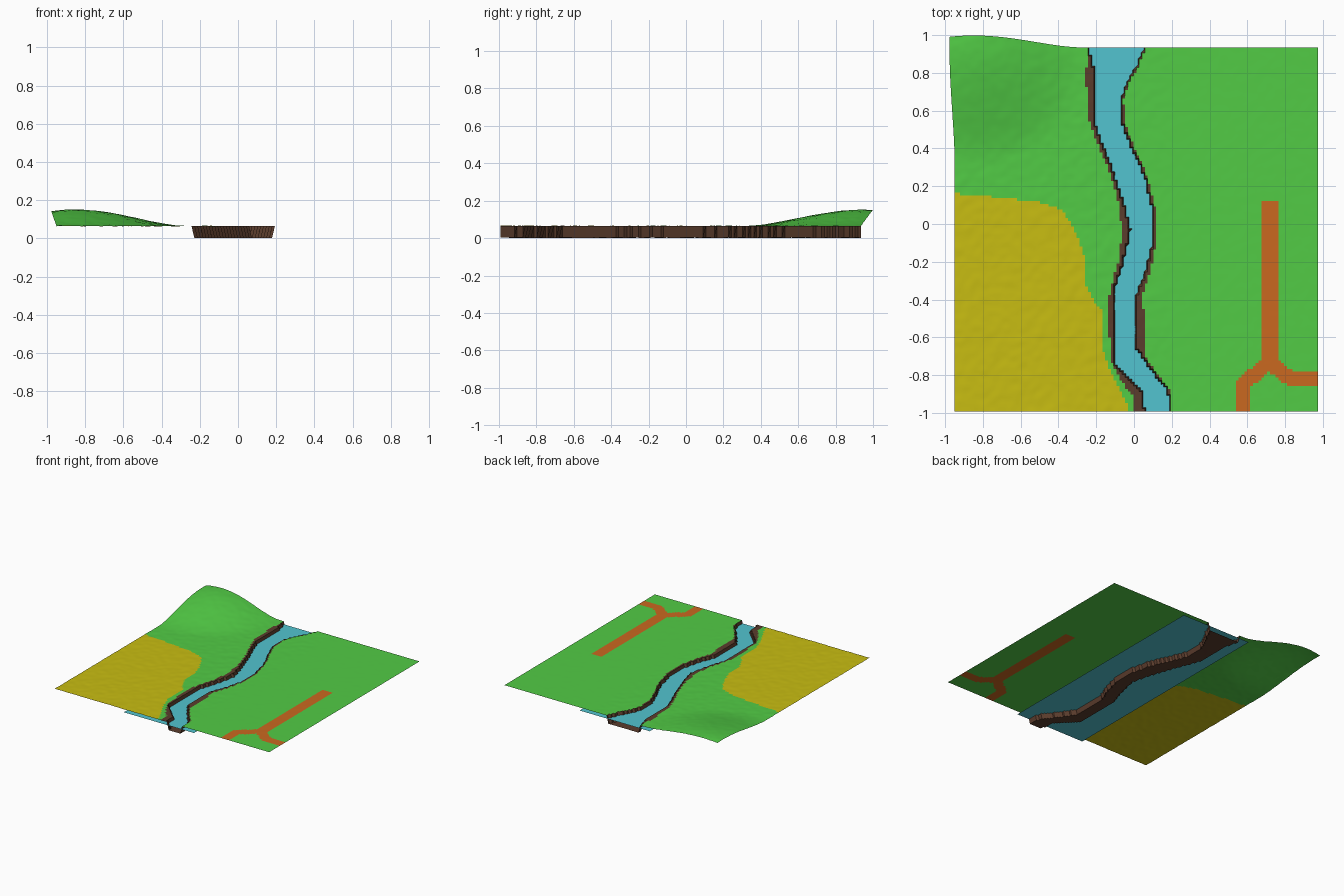
import bpy, bmesh, math
from mathutils import Vector, noise

if "Cube" in bpy.data.objects:
    bpy.data.objects.remove(bpy.data.objects["Cube"])

X0, X1, Y0, Y1 = -0.95, 0.975, -0.993, 0.935
N = 128
TOP, BED, WATER = 0.065, 0.002, 0.04
GRASS, FIELD, PATH, EARTH = range(4)


def material(name, rgb):
    m = bpy.data.materials.new(name)
    m.diffuse_color = (*rgb, 1)
    m.use_nodes = True
    m.node_tree.nodes["Principled BSDF"].inputs["Base Color"].default_value = m.diffuse_color
    return m


def lerp_table(table, y):
    """Piecewise linear lookup, table sorted by falling y."""
    if y >= table[0][0]:
        return table[0][1]
    for (ya, a), (yb, b) in zip(table, table[1:]):
        if y >= yb:
            return b + (a - b) * (y - yb) / (ya - yb)
    return table[-1][1]


# River edges and field border as (y, x)
LEFT = [(0.94, -0.24), (0.82, -0.215), (0.58, -0.215), (0.48, -0.19), (0.32, -0.125),
        (0.13, -0.06), (-0.03, -0.02), (-0.21, -0.06), (-0.34, -0.105), (-0.73, -0.105),
        (-0.85, 0.005), (-0.9, 0.05), (-1, 0.055)]
RIGHT = [(0.94, 0.06), (0.85, 0.02), (0.74, -0.04), (0.66, -0.07), (0.53, -0.065),
         (0.42, -0.02), (0.24, 0.06), (0.08, 0.095), (-0.11, 0.095), (-0.24, 0.065),
         (-0.4, 0.005), (-0.65, 0.005), (-0.8, 0.11), (-0.88, 0.18), (-1, 0.19)]
FIELD_EDGE = [(0.16, -0.93), (0.14, -0.71), (0.115, -0.5), (0.08, -0.39), (0.015, -0.34),
              (-0.08, -0.295), (-0.185, -0.26), (-0.32, -0.255), (-0.42, -0.205),
              (-0.46, -0.165), (-0.66, -0.165), (-0.78, -0.125), (-0.9, -0.065), (-1, -0.02)]
# Bare earth width along each bank
BANK_L = [(0.94, 0.01), (0.84, 0.015), (0.82, 0.04), (0.6, 0.03), (0.2, 0.02), (0.0, 0.04),
          (-0.3, 0.02), (-0.5, 0.035), (-0.73, 0.012), (-0.85, 0.06), (-1, 0.06)]
BANK_R = [(0.94, 0.005), (0.6, 0.015), (0.2, 0.015), (-0.1, 0.02), (-0.38, 0.03),
          (-0.5, 0.055), (-0.64, 0.055), (-0.7, 0.02), (-1, 0.003)]
# Path branches with their half widths
BRANCHES = [([(0.717, 0.075), (0.717, -0.74)], 0.047),
            ([(0.7, -0.745), (0.58, -0.845), (0.58, -1.05)], 0.039),
            ([(0.73, -0.745), (0.83, -0.82), (1.05, -0.82)], 0.039)]


def seg_dist(p, a, b):
    a, b = Vector(a), Vector(b)
    t = max(0, min(1, (p - a).dot(b - a) / (b - a).length_squared))
    return (p - a - (b - a) * t).length


def on_path(x, y):
    if abs(x - 0.717) < 0.047 and -0.74 < y < 0.12:
        return True
    p = Vector((x, y))
    return any(seg_dist(p, a, b) < w for pts, w in BRANCHES for a, b in zip(pts, pts[1:]))


def in_river(x, y):
    return lerp_table(LEFT, y) + 0.004 < x < lerp_table(RIGHT, y) - 0.004


def face_colour(x, y, carved):
    l, r = lerp_table(LEFT, y), lerp_table(RIGHT, y)
    if carved or l - lerp_table(BANK_L, y) < x < r + lerp_table(BANK_R, y):
        return EARTH
    if y < 0.16 and x < lerp_table(FIELD_EDGE, y):
        return FIELD
    return PATH if on_path(x, y) else GRASS


# Terrain sheet: carved river bed, raised corner hill, slightly rough ground
bm = bmesh.new()
rows, low = [], set()
for j in range(N + 1):
    row = []
    for i in range(N + 1):
        x, y = X0 + (X1 - X0) * i / N, Y0 + (Y1 - Y0) * j / N
        rough = noise.noise(Vector((x * 25, y * 25, 0.3)))
        if in_river(x, y):
            co = Vector((x, y, BED + 0.001 * rough))
        else:
            amp = 0.002 if x < -0.1 else 0.0012 if x < 0.2 else 0.0004
            co = Vector((x, y, TOP + amp * rough))
            d = math.hypot(x + 0.82, y - 0.87) / 0.55
            if d < 1:
                co += Vector((-0.03, 0.065, 0.086)) * (1 - d * d) ** 2
        v = bm.verts.new(co)
        if in_river(x, y):
            low.add(v)
        row.append(v)
    rows.append(row)
for j in range(N):
    for i in range(N):
        quad = (rows[j][i], rows[j][i + 1], rows[j + 1][i + 1], rows[j + 1][i])
        f = bm.faces.new(quad)
        cx = X0 + (X1 - X0) * (i + 0.5) / N
        cy = Y0 + (Y1 - Y0) * (j + 0.5) / N
        f.material_index = face_colour(cx, cy, any(v in low for v in quad))
me = bpy.data.meshes.new("terrain")
bm.to_mesh(me)
bm.free()
for m in (material("grass green", (0.084, 0.6, 0.06)),
          material("field yellow", (0.58, 0.51, 0.006)),
          material("path orange", (0.59, 0.14, 0.014)),
          material("earth brown", (0.105, 0.046, 0.026))):
    me.materials.append(m)
terrain = bpy.data.objects.new("terrain", me)
bpy.context.collection.objects.link(terrain)
bpy.context.view_layer.objects.active = terrain
terrain.select_set(True)
bpy.ops.object.shade_smooth_by_angle(angle=math.radians(30))

# Flat water sheet running under the ground on both sides of the river
bpy.ops.mesh.primitive_plane_add(size=1, location=(-0.015, (Y0 + Y1) / 2, WATER))
water = bpy.context.object
water.name = "water"
water.scale = (0.63, Y1 - Y0, 1)
water.data.materials.append(material("water blue", (0.084, 0.55, 0.63)))
